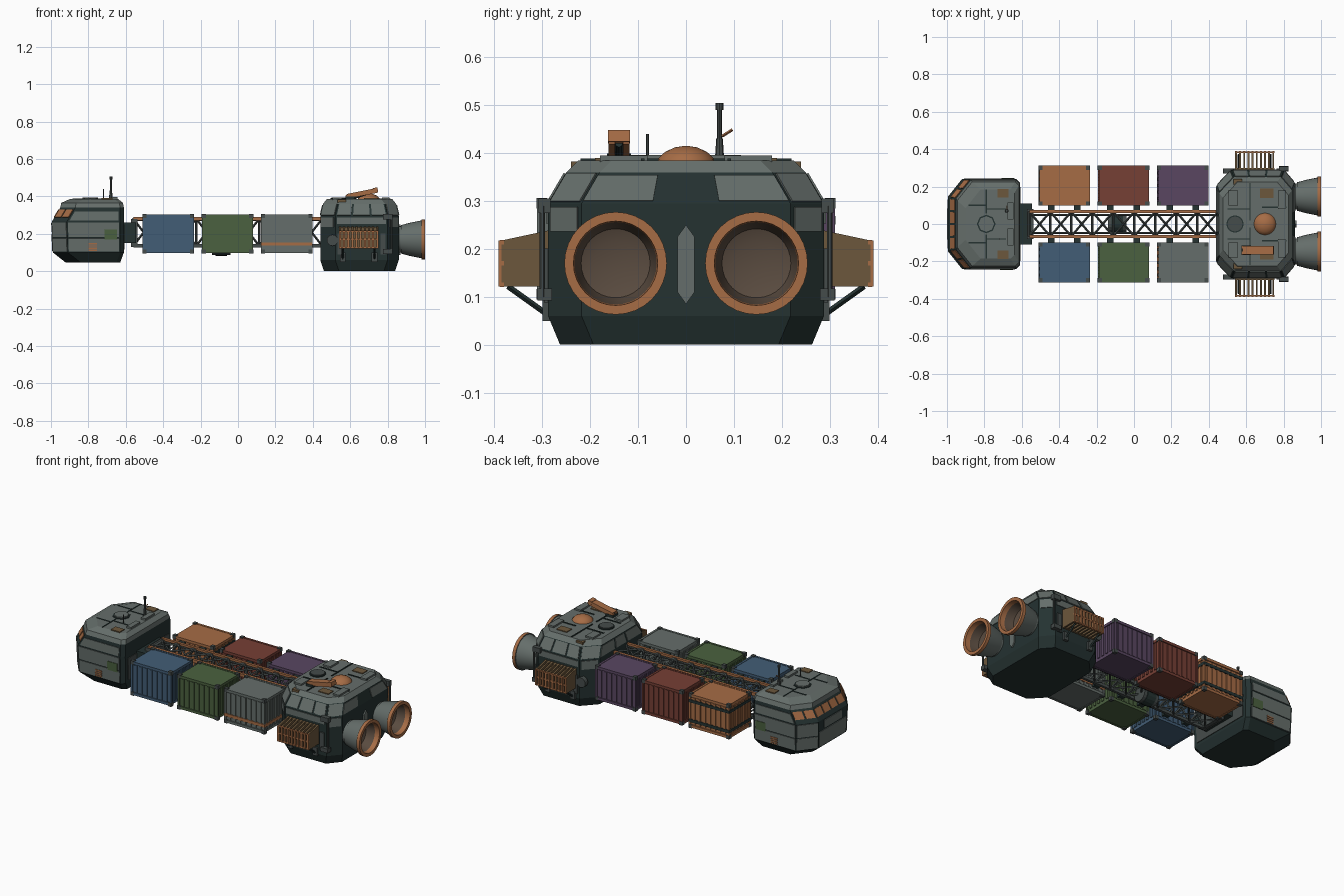
import bpy, bmesh, math
from mathutils import Vector, Matrix

old = bpy.data.objects.get("Cube")
if old:
    bpy.data.objects.remove(old, do_unlink=True)


def material(name, *rgb):
    mat = bpy.data.materials.new(name)
    mat.use_nodes = True
    mat.diffuse_color = (*rgb, 1)
    mat.node_tree.nodes["Principled BSDF"].inputs["Base Color"].default_value = (*rgb, 1)
    return mat


grey = material("hull grey", .13, .155, .145)
dark = material("dark hull", .018, .032, .031)
steel = material("steel grey", .06, .072, .07)
copper = material("copper orange", .38, .15, .06)
brown = material("bronze brown", .15, .095, .045)
soot = material("nozzle soot", .10, .07, .05)
blue = material("container blue", .055, .11, .18)
green = material("container green", .07, .12, .05)
red = material("container red", .18, .05, .035)
purple = material("container purple", .10, .062, .12)
palette = [grey, dark, steel, copper, brown, soot, blue, green, red, purple]


class Part:
    """Collects primitives into one named object."""

    def __init__(self, name):
        self.name, self.bm, self.used = name, bmesh.new(), []

    def slot(self, mat):
        if mat not in self.used:
            self.used.append(mat)
        return self.used.index(mat)

    def paint(self, verts, mat):
        for face in {f for v in verts for f in v.link_faces}:
            face.material_index = self.slot(mat)

    def box(self, centre, size, mat, tilt=0):
        m = Matrix.Translation(centre) @ Matrix.Rotation(tilt, 4, 'Y') @ Matrix.Diagonal((*size, 1))
        self.paint(bmesh.ops.create_cube(self.bm, size=1, matrix=m)["verts"], mat)

    def rod(self, a, b, r, mat, sides=4, r2=None):
        a, b = Vector(a), Vector(b)
        m = Matrix.Translation((a + b) / 2) @ (b - a).to_track_quat('Z', 'Y').to_matrix().to_4x4()
        made = bmesh.ops.create_cone(self.bm, cap_ends=True, segments=sides, radius1=r,
                                     radius2=r if r2 is None else r2, depth=(b - a).length, matrix=m)
        self.paint(made["verts"], mat)

    def loft(self, rings, mats, cap_mats):
        loops = [[self.bm.verts.new(p) for p in ring] for ring in rings]
        n = len(rings[0])
        for low, high, mat in zip(loops, loops[1:], mats):
            for j in range(n):
                k = (j + 1) % n
                self.bm.faces.new((low[j], low[k], high[k], high[j])).material_index = self.slot(mat)
        for loop, mat in zip((loops[0][::-1], loops[-1]), cap_mats):
            if mat:
                self.bm.faces.new(loop).material_index = self.slot(mat)

    def plate(self, rings, level, side, u0, u1, v0, v1, mat, t=.004):
        """Thin panel lying on one face of a lofted hull, in face fractions."""
        a, b = rings[level], rings[level + 1]
        k = (side + 1) % len(a)
        q = [Vector(p) for p in (a[side], a[k], b[k], b[side])]
        n = (q[1] - q[0]).cross(q[3] - q[0]).normalized() * t
        pts = [q[0].lerp(q[1], u).lerp(q[3].lerp(q[2], u), v)
               for u, v in ((u0, v0), (u1, v0), (u1, v1), (u0, v1))]
        self.loft([[p - n for p in pts], [p + n for p in pts]], [mat], (mat, mat))

    def done(self, smooth=False):
        mesh = bpy.data.meshes.new(self.name)
        bmesh.ops.recalc_face_normals(self.bm, faces=self.bm.faces[:])
        self.bm.to_mesh(mesh)
        self.bm.free()
        for mat in self.used:
            mesh.materials.append(mat)
        obj = bpy.data.objects.new(self.name, mesh)
        bpy.context.collection.objects.link(obj)
        if smooth:
            bpy.ops.object.select_all(action='DESELECT')
            obj.select_set(True)
            bpy.context.view_layer.objects.active = obj
            bpy.ops.object.shade_smooth_by_angle(angle=math.radians(35))
        return obj


def octagon(z, x0, x1, h, cx, cy, rx, ry):
    """Plan outline; c is the chamfer at low x, r at high x."""
    return [(x0 + cx, -h, z), (x1 - rx, -h, z), (x1, ry - h, z), (x1, h - ry, z),
            (x1 - rx, h, z), (x0 + cx, h, z), (x0, h - cy, z), (x0, cy - h, z)]


def circle(x, y, z, r, n=32):
    return [(x, y + r * math.cos(i * math.tau / n), z + r * math.sin(i * math.tau / n)) for i in range(n)]


# Cab hull with sloping windscreen and overhanging roof
cab = [octagon(z, x0, x1, h, .08, .10, .02, .02) for z, x0, x1, h in (
    (.045, -.92, -.63, .19), (.10, -.99, -.61, .235), (.265, -.995, -.61, .24),
    (.34, -.95, -.61, .235), (.365, -.945, -.615, .225), (.385, -.90, -.64, .185))]
p = Part("cab_hull")
p.loft(cab, [dark, dark, dark, grey, grey], (dark, grey))
p.done()
p = Part("cab_panels")
for side in (0, 4, 5, 7):
    for v0, v1 in ((.03, .46), (.5, .97)):
        p.plate(cab, 1, side, .02, .98, v0, v1, grey)
for side in (0, 4):
    p.plate(cab, 2, side, .04, .97, .06, .72, grey)
    near = .04 if side == 4 else .70
    p.plate(cab, 1, side, near, near + .24, .42, .74, green, .007)
    for i in range(4):
        p.plate(cab, 1, side, .40, .56, .05 + i * .07, .09 + i * .07, copper, .007)
p.plate(cab, 1, 6, .03, .97, .05, .6, grey)
p.plate(cab, 1, 6, .2, .8, .66, .95, grey)
p.plate(cab, 1, 2, .05, .95, .1, .9, steel)
p.done()
p = Part("windscreen")
for side, count in ((5, 2), (6, 4), (7, 2)):
    for i in range(count):
        p.plate(cab, 2, side, (i + .08) / count, (i + .92) / count, .3, .85, copper)
p.done()
p = Part("cab_roof_fittings")
p.rod((-.79, 0, .38), (-.79, 0, .395), .042, grey, 8)
p.rod((-.79, 0, .38), (-.79, 0, .388), .05, dark, 8)
for s in (-1, 1):
    p.box((-.70, s * .165, .386), (.06, .045, .008), brown)
    p.box((-.84, s * .10, .386), (.09, .006, .004), dark)
    p.box((-.74, s * .08, .386), (.11, .006, .004), dark)
    p.box((-.79, s * .12, .386), (.006, .13, .004), dark)
    p.box((-.66, s * .07, .388), (.03, .09, .016), grey)
p.done()
p = Part("antennas")
p.rod((-.68, .07, .38), (-.68, .07, .43), .010, steel, 8, .007)
p.rod((-.68, .07, .42), (-.68, .07, .495), .005, steel, 8)
p.rod((-.68, .07, .49), (-.68, .07, .505), .008, steel, 8)
p.rod((-.68, .075, .435), (-.68, .097, .449), .003, copper)
p.rod((-.72, -.08, .38), (-.72, -.08, .44), .003, steel, 6)
p.done()

# Truss spine between cab and engine block
p = Part("truss_spine")
x_min, x_max, bays = -.56, .45, 9
step = (x_max - x_min) / bays
for s in (-1, 1):
    y = s * .066
    p.box((-.055, y, .28), (1.01, .016, .018), copper)
    p.box((-.055, y, .135), (1.01, .016, .018), steel)
    p.rod((-.56, s * .048, .275), (.45, s * .048, .275), .007, steel, 6)
for i in range(bays):
    a, b = x_min + i * step, x_min + (i + 1) * step
    for z in (.135, .28):
        p.rod((a, -.066, z), (b, .066, z), .006, steel)
        p.rod((a, .066, z), (b, -.066, z), .006, steel)
        p.rod((a, -.066, z), (a, .066, z), .006, steel)
    for y in (-.066, .066):
        p.rod((a, y, .135), (b, y, .28), .006, steel)
        p.rod((a, y, .28), (b, y, .135), .006, steel)
        p.rod((a, y, .135), (a, y, .28), .006, steel)
p.done()
p = Part("cab_coupling")
p.box((-.58, 0, .205), (.07, .22, .11), dark)
p.box((-.555, 0, .205), (.035, .16, .15), steel)
p.done()
p = Part("underslung_tank")
p.rod((-.14, 0, .13), (-.04, 0, .13), .045, steel, 16)
p.rod((-.12, 0, .13), (-.06, 0, .13), .049, dark, 16)
p.done()


def container(name, x, s, paint, stripe=None, levels=()):
    """Ribbed box with corner castings and clamps to the spine."""
    y, z, lx, ly, lz = s * .205, .20, .262, .20, .20
    p = Part(name)
    p.box((x, y, z), (lx, ly, lz), paint)
    for e in (-1, 1):
        for i in range(7):
            p.box((x + (i - 3) * .034, y + e * ly / 2, z), (.017, .010, .165), paint)
        for i in range(5):
            p.box((x + e * lx / 2, y + (i - 2) * .034, z), (.010, .017, .165), paint)
        for f in (-1, 1):
            cx, cy = x + e * lx / 2, y + f * ly / 2
            p.box((cx, cy, z), (.012, .012, .19), paint)
            for g in (-1, 1):
                p.box((cx - e * .004, cy - f * .004, z + g * .095), (.022, .022, .022), steel)
            p.box((x, cy, z + e * .094), (.25, .013, .016), paint)
            p.box((cx, y, z + e * .094), (.013, .18, .016), paint)
        p.box((x + e * .07, s * .088, .27), (.035, .04, .025), dark)
        p.box((x + e * .07, s * .088, .14), (.035, .04, .025), dark)
    for level in levels:
        p.box((x, y, level), (lx + .014, ly + .014, .018), stripe)
    p.done()


for i, (front, rear) in enumerate(((blue, copper), (green, red), (grey, purple))):
    x, place = -.373 + i * .317, ("fore", "middle", "aft")[i]
    container(place + "_container_right", x, -1, front, copper, (.145,) if front is grey else ())
    container(place + "_container_left", x, 1, rear, dark, (.14, .26) if rear is copper else ())

# Engine block
engine = [octagon(z, x0, x1, h, .08, .085, .06, .07) for z, x0, x1, h in (
    (0, .46, .84, .263), (.06, .44, .86, .288), (.295, .44, .86, .288),
    (.36, .455, .845, .25), (.385, .475, .825, .225))]
p = Part("engine_hull")
p.loft(engine, [dark, dark, dark, grey], (dark, grey))
p.done()
p = Part("engine_panels")
for side in (0, 4):
    for u0, u1 in ((.03, .3), (.34, .66), (.7, .97)):
        p.plate(engine, 2, side, u0, u1, .05, .95, grey)
    p.plate(engine, 1, side, .03, .97, .82, .97, grey)
    for u in (.04, .86):
        p.plate(engine, 1, side, u, u + .1, .12, .6, steel, .008)
for side in (1, 3, 5, 7):
    p.plate(engine, 2, side, .06, .94, .05, .95, grey)
    p.plate(engine, 1, side, .1, .9, .75, .97, grey)
for u0, u1 in ((0, .34), (.66, 1)):
    p.plate(engine, 2, 2, u0, u1, .08, .9, grey)
    p.plate(engine, 2, 6, u0, u1, .08, .9, grey)
p.plate(engine, 2, 6, .38, .62, .08, .9, grey)
outline = [(0, .085), (-.018, .11), (-.018, .225), (0, .25), (.018, .225), (.018, .11)]
p.loft([[(x, y, z) for y, z in outline] for x in (.855, .868)], [grey], (grey, grey))
for s in (-1, 1):
    p.rod((.505, s * .27, .165), (.505, s * .297, .165), .03, steel, 16)
    p.box((.80, s * .295, .29), (.05, .025, .03), steel)
    p.box((.80, s * .295, .105), (.05, .03, .025), steel)
    p.rod((.82, s * .30, .10), (.82, s * .30, .29), .006, steel, 6)
p.done()
p = Part("engine_roof_fittings")
p.rod((.54, 0, .38), (.54, 0, .395), .04, steel, 16)
p.rod((.54, 0, .38), (.54, 0, .391), .046, dark, 16)
for s in (-1, 1):
    p.box((.71, s * .165, .386), (.07, .05, .008), brown)
    p.box((.555, s * .225, .372), (.045, .03, .02), brown)
    p.box((.62, s * .12, .387), (.007, .20, .004), dark)
    p.box((.56, s * .08, .387), (.12, .007, .004), dark)
    p.box((.75, s * .09, .387), (.13, .007, .004), dark)
    p.box((.53, s * .14, .388), (.05, .08, .014), grey)
    p.box((.79, s * .13, .388), (.04, .10, .014), grey)
p.done()

# Copper dome as a short loft of shrinking rings
p = Part("sensor_dome")
rings = [[(.70 + x, y, .36 + r2) for _, x, y in circle(0, 0, 0, r, 24)]
         for r, r2 in ((.062, 0), (.062, .014), (.057, .03), (.043, .043), (.023, .052), (.004, .055))]
p.loft(rings, [copper] * 5, (copper, copper))
p.done(smooth=True)

# Folded loading arm
p = Part("loading_arm")
for s in (-1, 1):
    p.box((.66, -.14 + s * .015, .412), (.17, .014, .02), copper, -.2)
p.box((.66, -.14, .424), (.16, .044, .008), copper, -.2)
p.box((.735, -.14, .434), (.025, .046, .024), copper, -.2)
p.box((.60, -.14, .39), (.05, .05, .018), dark)
p.rod((.60, -.14, .385), (.70, -.14, .42), .008, dark, 8)
p.done()

# Slatted radiators on braced brackets
for s, label in ((-1, "right"), (1, "left")):
    p = Part("radiator_" + label)
    for i in range(10):
        x = .545 + i * .0222
        slat = [(s * .28, .122), (s * .388, .122), (s * .388, .217), (s * .28, .24)]
        p.loft([[(x + d, y, z) for y, z in slat] for d in (-.005, .005)], [brown], (brown, brown))
        p.box((x, s * .388, .17), (.011, .006, .096), copper)
    for z in (.125, .17, .214):
        p.box((.645, s * .384, z), (.21, .008, .009), copper)
    p.box((.645, s * .293, .18), (.21, .012, .11), brown)
    for x in (.56, .73):
        p.rod((x, s * .372, .122), (x, s * .285, .06), .006, dark)
        p.box((x, s * .29, .075), (.03, .02, .05), steel)
    p.done()

# Twin engine nozzles turned from one profile
profile = [(.85, .07, grey), (.872, .07, grey), (.872, .076, grey), (.92, .089, grey), (.98, .101, grey),
           (.98, .107, copper), (1, .107, copper), (1, .088, copper), (.97, .086, soot), (.92, .072, soot),
           (.91, .045, soot)]
for s, label in ((-1, "right"), (1, "left")):
    p = Part("nozzle_" + label)
    p.loft([circle(x, s * .147, .17, r) for x, r, _ in profile], [m for _, _, m in profile], (None, soot))
    p.done(smooth=True)
